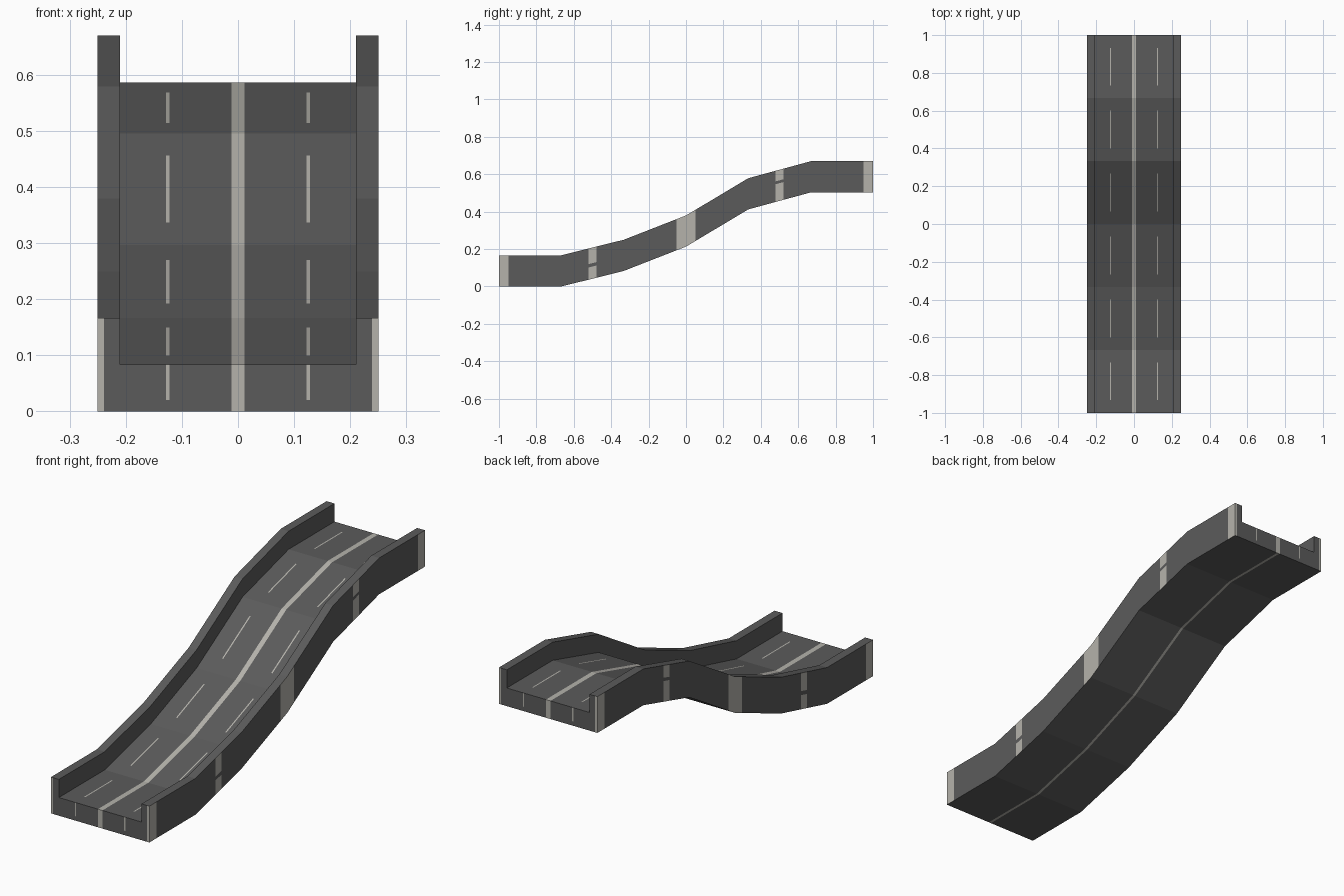
import bpy, bmesh

if "Cube" in bpy.data.objects:
    bpy.data.objects.remove(bpy.data.objects["Cube"])


def material(name, rgb):
    m = bpy.data.materials.new(name)
    m.diffuse_color = (*rgb, 1)
    m.use_nodes = True
    m.node_tree.nodes["Principled BSDF"].inputs["Base Color"].default_value = m.diffuse_color
    return m


def mirrored(vals):
    return sorted({s * v for v in vals for s in (-1, 1)})


# Longitudinal path of the underside, and the cut positions of the paint
PATH = [(-1, 0), (-0.667, 0), (-0.333, 0.083), (0, 0.213),
        (0.333, 0.412), (0.667, 0.503), (1, 0.503)]
FLOOR, WALL = 0.0833, 0.1667
xs = mirrored([0.25, 0.2385, 0.21, 0.128, 0.122, 0.0115, 0.006])
hs = [0, 0.02, 0.065, FLOOR, 0.095, 0.11, WALL]
ys = mirrored([1, 0.95, 0.933, 0.733, 0.667, 0.6, 0.522, 0.478, 0.4,
               0.333, 0.267, 0.067, 0.05, 0])


def base(y):
    for (y0, z0), (y1, z1) in zip(PATH, PATH[1:]):
        if y <= y1:
            return z0 + (z1 - z0) * (y - y0) / (y1 - y0)
    return PATH[-1][1]


# Paint rule: face centre (x, y, height above underside) and its axis
def painted(x, y, h, axis, sign):
    ax, ay = abs(x), abs(y)
    if axis == 0:  # outer sides: end bands, middle band, broken bands
        if ax < 0.24:
            return False
        gap = (0.065, FLOOR) if y < 0 else (0.095, 0.11)
        broken = abs(ay - 0.5) < 0.022 and not gap[0] < h < gap[1]
        return ay > 0.95 or ay < 0.05 or broken
    if axis == 1:  # end faces
        return ax > 0.2385 or ax < 0.0115 or (0.122 < ax < 0.128 and h > 0.02)
    if sign < 0:  # underside
        return ax < 0.006
    if h > FLOOR + 0.01:  # wall tops
        return False
    dash = any(abs(ay - c) < 0.1 for c in (0.167, 0.5, 0.833))
    return ax < 0.0115 or (0.122 < ax < 0.128 and dash)


# Ramp body: skin of a U-shaped grid of cells following the path
NX, NY, NH = len(xs) - 1, len(ys) - 1, len(hs) - 1


def solid(c):
    i, j, k = c
    if not (0 <= i < NX and 0 <= j < NY and 0 <= k < NH):
        return False
    return hs[k + 1] <= FLOOR or abs(xs[i] + xs[i + 1]) / 2 > 0.21


bm = bmesh.new()
verts = {}


def vert(c):
    if c not in verts:
        y = ys[c[1]]
        verts[c] = bm.verts.new((xs[c[0]], y, base(y) + hs[c[2]]))
    return verts[c]


for cell in [(i, j, k) for i in range(NX) for j in range(NY) for k in range(NH)]:
    if not solid(cell):
        continue
    for axis in range(3):
        u, v = (axis + 1) % 3, (axis + 2) % 3
        for sign in (-1, 1):
            near = list(cell)
            near[axis] += sign
            if solid(tuple(near)):
                continue
            corners = []
            for du, dv in ((0, 0), (1, 0), (1, 1), (0, 1)):
                c = list(cell)
                c[axis] += sign > 0
                c[u] += du
                c[v] += dv
                corners.append(tuple(c))
            if sign < 0:
                corners.reverse()
            f = bm.faces.new([vert(c) for c in corners])
            mid = [sum(t[c[n]] for c in corners) / 4
                   for n, t in enumerate((xs, ys, hs))]
            f.material_index = int(painted(*mid, axis, sign))

mesh = bpy.data.meshes.new("road_ramp")
bm.to_mesh(mesh)
bm.free()
mesh.materials.append(material("dark asphalt", (0.105, 0.105, 0.105)))
mesh.materials.append(material("pale road paint", (0.46, 0.45, 0.41)))
ramp = bpy.data.objects.new("road_ramp", mesh)
bpy.context.collection.objects.link(ramp)
